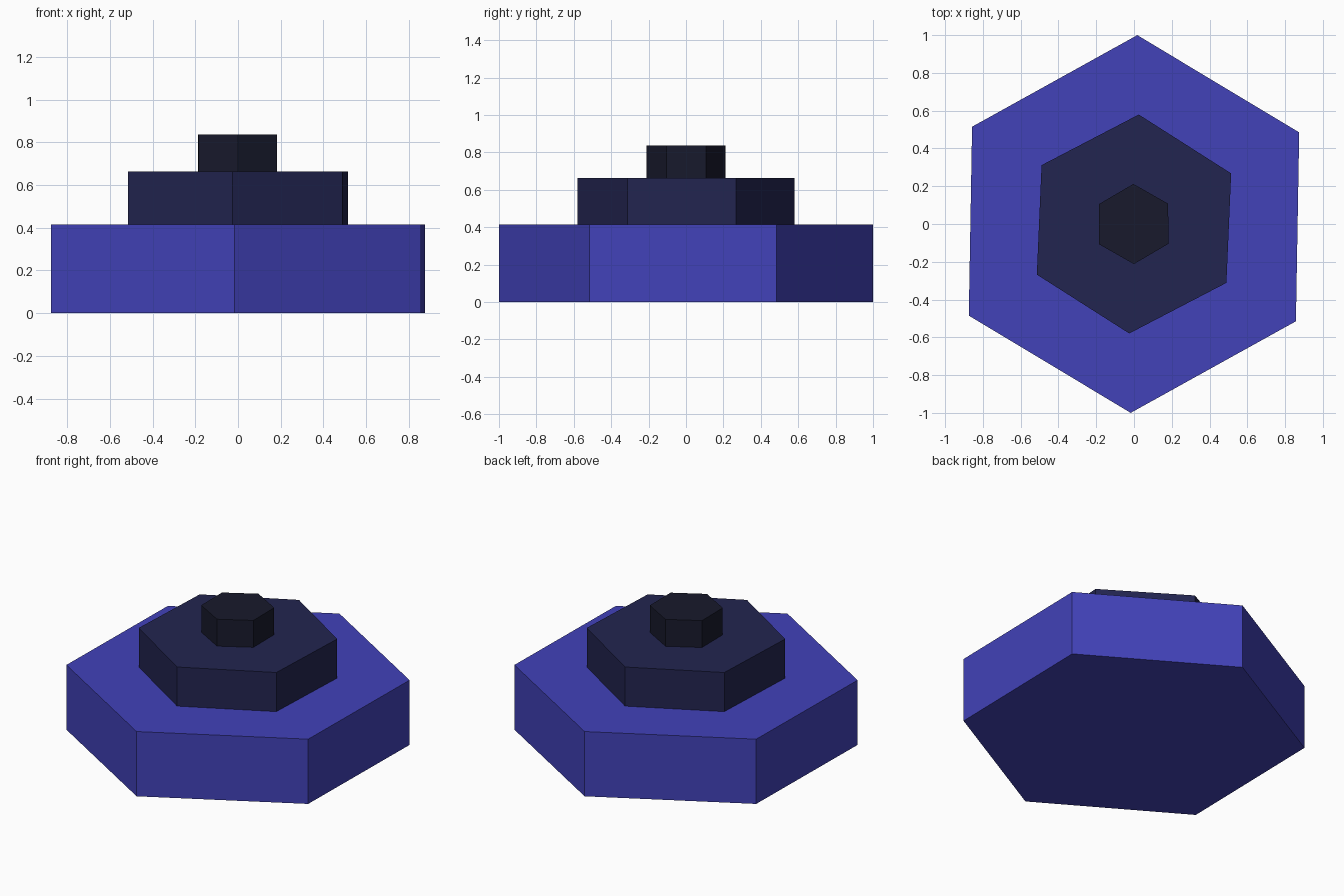
import bpy
from math import radians

if "Cube" in bpy.data.objects:
    bpy.data.objects.remove(bpy.data.objects["Cube"])


def hex_tier(name, radius, z0, z1, turn, color, x=0.0):
    # Hexagonal prism with a corner pointing to +y, turned about z
    bpy.ops.mesh.primitive_cylinder_add(
        vertices=6, radius=radius, depth=z1 - z0,
        location=(x, 0, (z0 + z1) / 2), rotation=(0, 0, radians(turn)))
    obj = bpy.context.object
    obj.name = name
    mat = bpy.data.materials.new(name + "_color")
    mat.diffuse_color = (*color, 1)
    mat.use_nodes = True
    mat.node_tree.nodes["Principled BSDF"].inputs["Base Color"].default_value = mat.diffuse_color
    obj.data.materials.append(mat)


# Three stacked tiers, each slightly turned
hex_tier("base_tier", 1.0, 0.0, 0.414, -1.0, (0.054, 0.054, 0.485))
hex_tier("middle_tier", 0.58, 0.414, 0.664, -2.5, (0.016, 0.018, 0.08))
hex_tier("top_tier", 0.212, 0.664, 0.836, 0.4, (0.009, 0.01, 0.025), -0.002)
